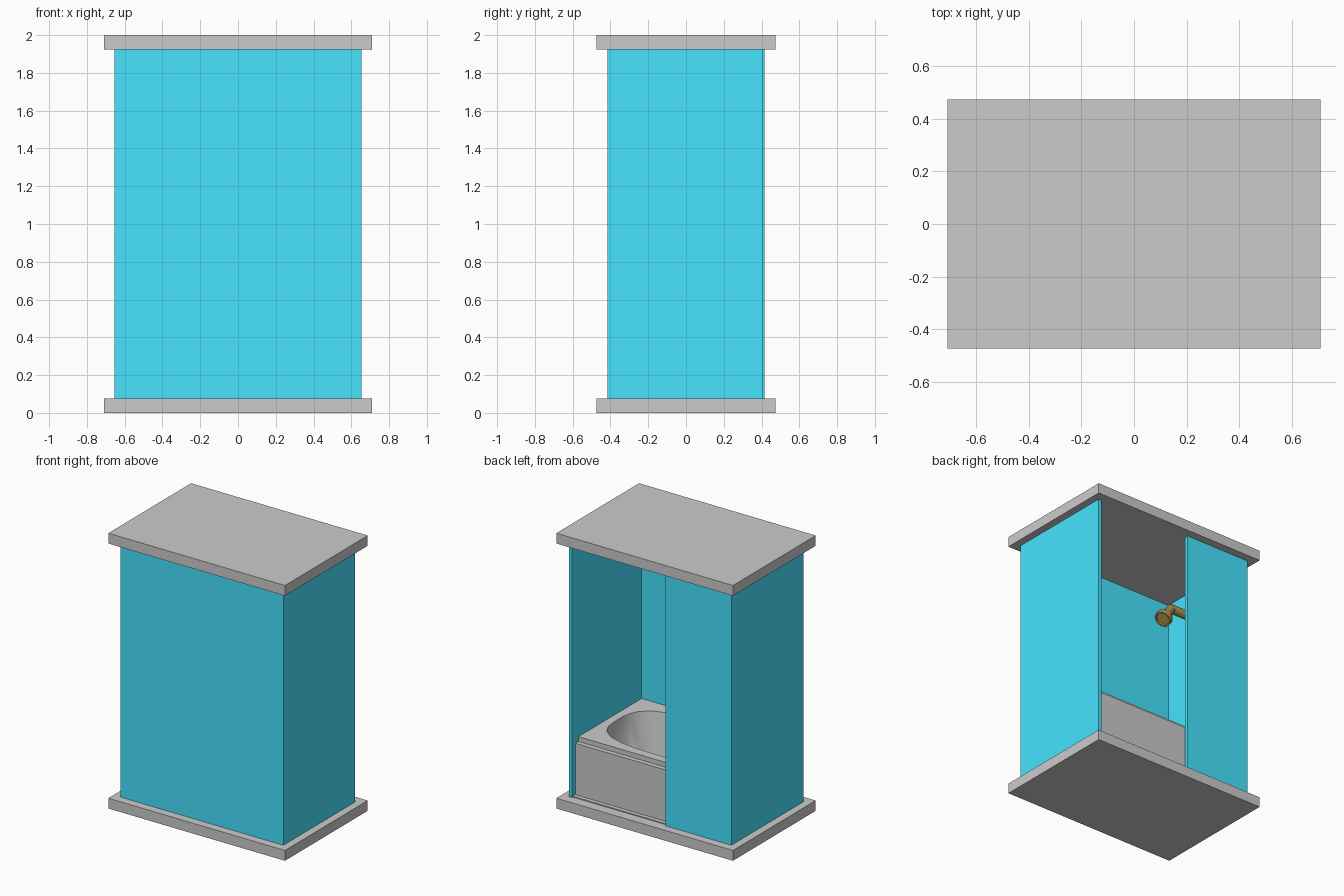
import bpy, bmesh, math
from mathutils import Vector

if "Cube" in bpy.data.objects:
    bpy.data.objects.remove(bpy.data.objects["Cube"])


def material(name, rgb):
    m = bpy.data.materials.new(name)
    m.diffuse_color = (*rgb, 1)
    m.use_nodes = True
    m.node_tree.nodes["Principled BSDF"].inputs["Base Color"].default_value = m.diffuse_color
    return m


BLUE = material("blue_panel", (0.063, 0.77, 1.0))
BRASS = material("brass", (0.45, 0.32, 0.08))


def finish(name, bm, mat=None):
    bmesh.ops.recalc_face_normals(bm, faces=bm.faces)
    mesh = bpy.data.meshes.new(name)
    bm.to_mesh(mesh)
    bm.free()
    ob = bpy.data.objects.new(name, mesh)
    bpy.context.collection.objects.link(ob)
    if mat:
        mesh.materials.append(mat)
    return ob


def box(name, x, y, z, mat=None):
    bm = bmesh.new()
    bmesh.ops.create_cube(bm, size=1)
    for v in bm.verts:
        v.co = [(lo + hi) / 2 + c * (hi - lo) for c, (lo, hi) in zip(v.co, (x, y, z))]
    return finish(name, bm, mat)


def smooth(ob):
    bpy.ops.object.select_all(action='DESELECT')
    ob.select_set(True)
    bpy.context.view_layer.objects.active = ob
    bpy.ops.object.shade_smooth_by_angle(angle=math.radians(40))


def lathe(name, start, end, profile, mat, sides=24):
    """Rings of (fraction along the axis, radius), capped at both ends."""
    start, end = Vector(start), Vector(end)
    rot = (end - start).to_track_quat('Z', 'Y')
    bm = bmesh.new()
    rings = []
    for t, r in profile:
        rings.append([bm.verts.new(start.lerp(end, t) + rot @ Vector(
            (r * math.cos(a), r * math.sin(a), 0)))
            for a in (math.tau * i / sides for i in range(sides))])
    for a, b in zip(rings, rings[1:]):
        for i in range(sides):
            j = (i + 1) % sides
            bm.faces.new((a[i], a[j], b[j], b[i]))
    bm.faces.new(rings[0])
    bm.faces.new(rings[-1])
    ob = finish(name, bm, mat)
    smooth(ob)
    return ob


# Floor and roof slabs
for name, z in (("floor_slab", 0), ("roof_slab", 1.925)):
    box(name, (-0.71, 0.71), (-0.475, 0.475), (z, z + 0.075))

# Cubicle walls, with the back only partly closed
WALL_Z = (0.075, 1.925)
box("front_wall", (-0.655, 0.655), (-0.415, -0.39), WALL_Z, BLUE)
for name, x in (("left_wall", -0.655), ("right_wall", 0.63)):
    box(name, (x, x + 0.025), (-0.39, 0.408), WALL_Z, BLUE)
box("back_panel", (-0.655, -0.125), (0.39, 0.415), WALL_Z, BLUE)

# Threshold and bath apron
box("threshold", (-0.63, 0.63), (0.37, 0.40), (0.075, 0.082))
box("bath_apron", (-0.63, 0.63), (0.335, 0.37), (0.075, 0.455))

# Bath body with a hollow rounded basin
def basin_ring(bm, sx, sy, z, n=32, power=3.2):
    ring = []
    for i in range(n):
        a = math.tau * i / n
        c, s = math.cos(a), math.sin(a)
        r = (abs(c) ** power + abs(s) ** power) ** (-1 / power)
        ring.append(bm.verts.new((c * r * sx, -0.03 + s * r * sy, z)))
    return ring


bath = box("bath", (-0.63, 0.63), (-0.39, 0.335), (0.075, 0.49))
bm = bmesh.new()
rings = [basin_ring(bm, *r) for r in (
    (0.49, 0.22, 0.14), (0.53, 0.265, 0.18), (0.57, 0.30, 0.49), (0.57, 0.30, 0.6))]
for a, b in zip(rings, rings[1:]):
    for i in range(len(a)):
        j = (i + 1) % len(a)
        bm.faces.new((a[i], a[j], b[j], b[i]))
bm.faces.new(rings[0])
bm.faces.new(rings[-1])
cutter = finish("basin_cutter", bm)
cutter.hide_render = True
mod = bath.modifiers.new("basin", 'BOOLEAN')
mod.operation = 'DIFFERENCE'
mod.object = cutter
bpy.ops.object.select_all(action='DESELECT')
bath.select_set(True)
bpy.context.view_layer.objects.active = bath
bpy.ops.object.modifier_apply(modifier=mod.name)
bpy.data.objects.remove(cutter)
smooth(bath)

# Shower arm from the left wall, elbow and tilted head
Y = -0.02
lathe("wall_flange", (-0.63, Y, 1.63), (-0.61, Y, 1.63), [(0, 0.055), (1, 0.055)], BRASS)
lathe("shower_arm", (-0.63, Y, 1.63), (-0.34, Y, 1.63), [(0, 0.032), (1, 0.032)], BRASS)
lathe("shower_head", (-0.36, Y, 1.65), (-0.27, Y, 1.52),
      [(0, 0.02), (0.12, 0.032), (0.55, 0.034), (0.8, 0.06), (1, 0.06), (1, 0.048), (0.95, 0.045)], BRASS)
